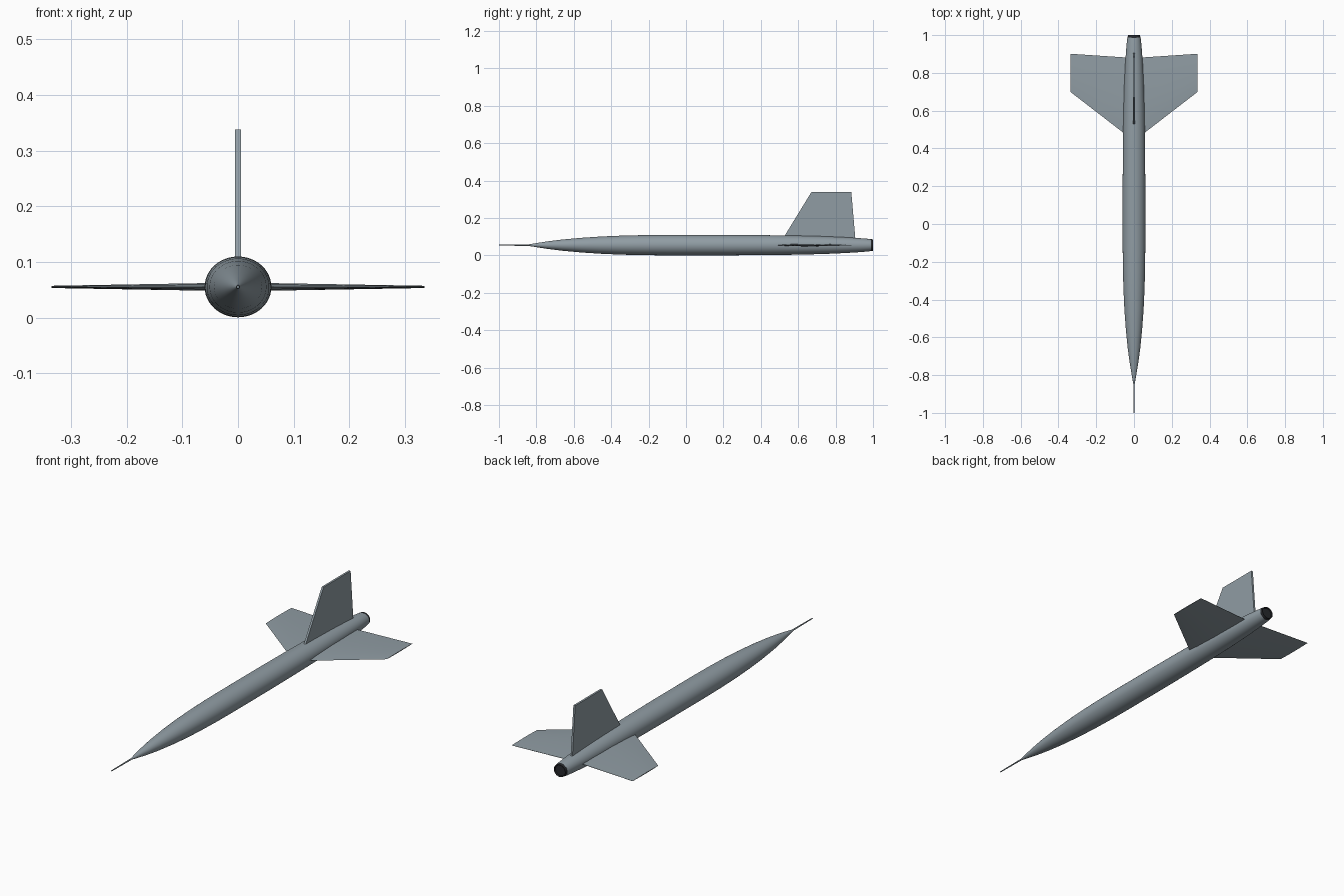
import bpy, bmesh, math

cube = bpy.data.objects.get("Cube")
if cube:
    bpy.data.objects.remove(cube, do_unlink=True)

AXIS_Z = 0.055   # height of the fuselage centre line
FLATTEN = 0.91   # fuselage height relative to its width
SIDES = 48


def material(name, color):
    m = bpy.data.materials.new(name)
    m.use_nodes = True
    m.diffuse_color = color
    m.node_tree.nodes["Principled BSDF"].inputs["Base Color"].default_value = color
    return m


grey = material("blue grey metal", (0.28, 0.335, 0.37, 1))
dark = material("dark nozzle", (0.02, 0.022, 0.026, 1))


def finish(name, bm, mat, smooth=None):
    bmesh.ops.recalc_face_normals(bm, faces=bm.faces)
    mesh = bpy.data.meshes.new(name)
    bm.to_mesh(mesh)
    bm.free()
    mesh.materials.append(mat)
    ob = bpy.data.objects.new(name, mesh)
    bpy.context.collection.objects.link(ob)
    if smooth:
        bpy.ops.object.select_all(action="DESELECT")
        ob.select_set(True)
        bpy.context.view_layer.objects.active = ob
        bpy.ops.object.shade_smooth_by_angle(angle=math.radians(smooth))
    return ob


def loft(name, rings, mat, smooth=None):
    """Skin a list of equal-sized point rings and cap both ends."""
    bm = bmesh.new()
    loops = [[bm.verts.new(p) for p in ring] for ring in rings]
    n = len(loops[0])
    for a, b in zip(loops, loops[1:]):
        for i in range(n):
            j = (i + 1) % n
            bm.faces.new((a[i], a[j], b[j], b[i]))
    bm.faces.new(loops[0])
    bm.faces.new(loops[-1])
    return finish(name, bm, mat, smooth)


def turned(name, profile, mat, flatten=FLATTEN):
    """Body of revolution along y from (y, radius) pairs."""
    angles = [math.tau * i / SIDES for i in range(SIDES)]
    rings = [[(r * math.cos(a), y, AXIS_Z + r * flatten * math.sin(a)) for a in angles]
             for y, r in profile]
    return loft(name, rings, mat, 30)


# Fuselage: long pointed nose, straight middle, tapered tail
turned("fuselage", [
    (-0.85, 0.003), (-0.80, 0.012), (-0.74, 0.022), (-0.66, 0.033), (-0.56, 0.043),
    (-0.45, 0.051), (-0.34, 0.056), (-0.22, 0.059), (-0.10, 0.060), (0.20, 0.060),
    (0.42, 0.0585), (0.60, 0.056), (0.74, 0.052), (0.86, 0.046), (0.93, 0.041),
    (0.975, 0.037), (0.988, 0.035)], grey)

# Engine nozzle with a shallow recess
turned("engine_nozzle", [
    (0.97, 0.034), (0.988, 0.034), (1.0, 0.032), (1.0, 0.029), (0.994, 0.027)],
    dark, 0.95)

# Nose probe
turned("nose_probe", [(-1.0, 0.0025), (-0.84, 0.004)], grey, 1)


# Wings: thin lens section tapering to the tip
def wing_section(x, front, back, half):
    shape = [(0, 0), (0.15, 0.65), (0.45, 1), (0.8, 0.6), (1, 0.1)]
    top = [(x, front + t * (back - front), AXIS_Z + h * half) for t, h in shape]
    low = [(x, y, 2 * AXIS_Z - z) for x, y, z in reversed(top[1:])]
    return top + low


for side, label in ((1, "left"), (-1, "right")):
    loft(label + "_wing", [
        wing_section(side * 0.02, 0.455, 0.88, 0.0075),
        wing_section(side * 0.335, 0.698, 0.901, 0.002)], grey, 30)

# Tail fin: flat slab with blunt edges
outline = [(0.50, 0.06), (0.67, 0.338), (0.884, 0.338), (0.908, 0.06)]
loft("tail_fin", [[(x, y, z) for y, z in outline] for x in (-0.005, 0.005)], grey)
